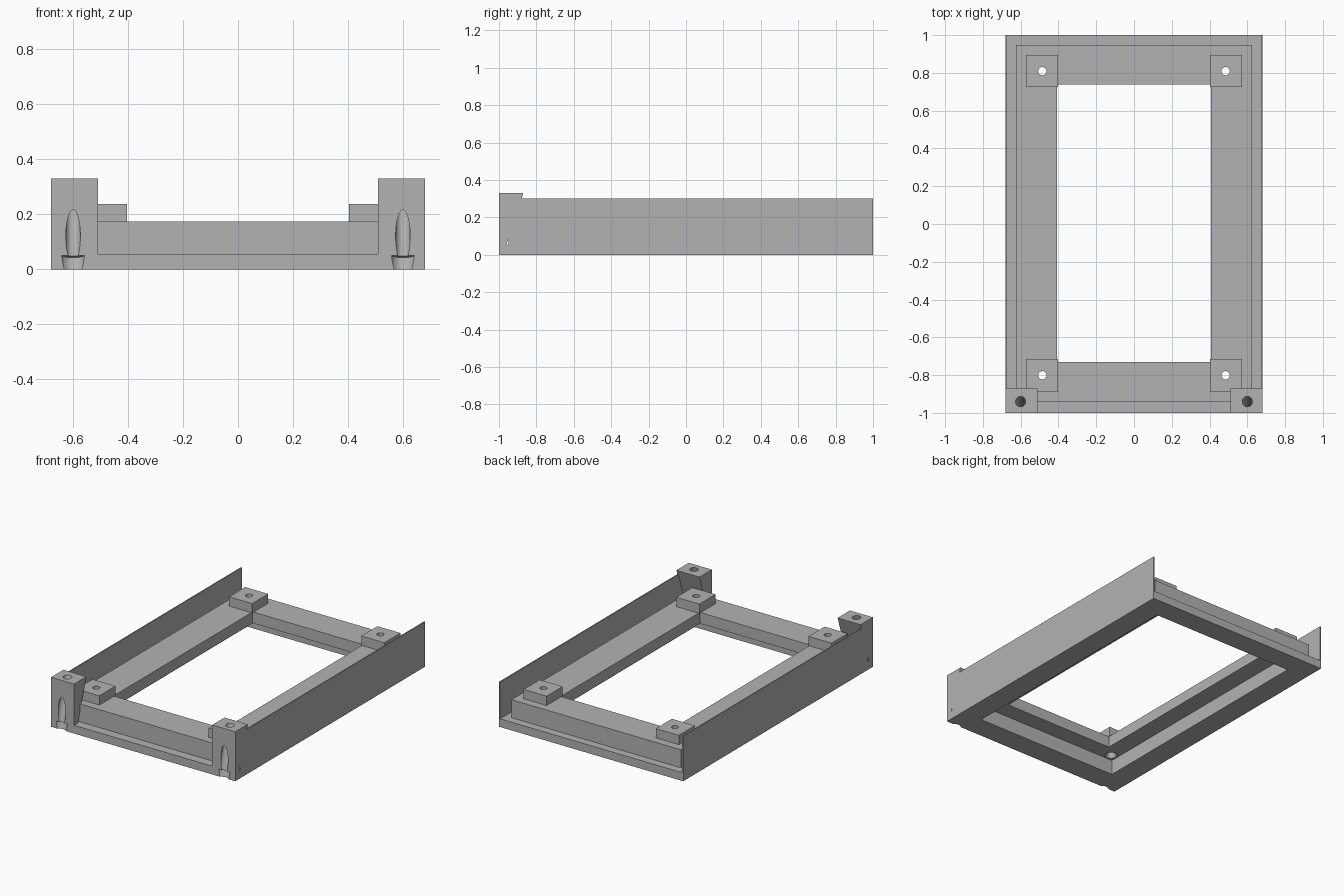
import bpy, bmesh, math
from mathutils import Matrix, Vector

cube = bpy.data.objects.get("Cube")
if cube:
    bpy.data.objects.remove(cube)

grey = bpy.data.materials.new("plain_grey")
grey.use_nodes = True
colour = (0.45, 0.45, 0.45, 1)
grey.diffuse_color = colour
grey.node_tree.nodes["Principled BSDF"].inputs["Base Color"].default_value = colour


def finish(name, bm):
    bmesh.ops.recalc_face_normals(bm, faces=bm.faces)
    mesh = bpy.data.meshes.new(name)
    bm.to_mesh(mesh)
    bm.free()
    mesh.materials.append(grey)
    obj = bpy.data.objects.new(name, mesh)
    bpy.context.collection.objects.link(obj)
    return obj


def box(name, x, y, z):
    """Box from (min, max) ranges."""
    bm = bmesh.new()
    bmesh.ops.create_cube(bm, size=1)
    for v in bm.verts:
        v.co = [r[0] if c < 0 else r[1] for c, r in zip(v.co, (x, y, z))]
    return finish(name, bm)


def rod(name, start, end, r1, r2):
    """Round rod or cone between two points."""
    a, b = Vector(start), Vector(end)
    axis = b - a
    turn = axis.to_track_quat('Z', 'Y').to_matrix().to_4x4()
    bm = bmesh.new()
    bmesh.ops.create_cone(bm, cap_ends=True, segments=32, radius1=r1, radius2=r2,
                          depth=axis.length, matrix=Matrix.Translation((a + b) / 2) @ turn)
    return finish(name, bm)


def prism(name, x, profile):
    """Extrude a (y, z) profile along x."""
    bm = bmesh.new()
    face = bm.faces.new([bm.verts.new((x[0], y, z)) for y, z in profile])
    out = bmesh.ops.extrude_face_region(bm, geom=[face])
    verts = [g for g in out["geom"] if isinstance(g, bmesh.types.BMVert)]
    bmesh.ops.translate(bm, verts=verts, vec=(x[1] - x[0], 0, 0))
    return finish(name, bm)


def cut(obj, cutters):
    bpy.context.view_layer.objects.active = obj
    for c in cutters:
        mod = obj.modifiers.new("cut", 'BOOLEAN')
        mod.operation = 'DIFFERENCE'
        mod.solver = 'EXACT'
        mod.object = c
        bpy.ops.object.modifier_apply(modifier=mod.name)


def smooth(obj):
    bpy.ops.object.select_all(action='DESELECT')
    obj.select_set(True)
    bpy.context.view_layer.objects.active = obj
    bpy.ops.object.shade_smooth_by_angle(angle=math.radians(30))


W, STEP, RAIL = 0.68, 0.055, 0.175      # half width, plate top, rail top
CY = 0.004                              # centre of the raised frame in y

# Base plate and raised frame
base = box("base_plate", (-W, W), (-1, 1), (0, STEP))
frame = box("raised_frame", (-0.626, 0.626), (CY - 0.943, CY + 0.943), (STEP, RAIL))

# Underside recess and central opening
recess = box("recess_cutter", (-0.53, 0.53), (CY - 0.85, CY + 0.85), (-0.1, 0.1))
opening = box("opening_cutter", (-0.408, 0.408), (CY - 0.734, CY + 0.734), (-0.1, 0.4))
cut(base, [recess])
cut(frame, [recess, opening])
cutters = [recess, opening]
solids = [base, frame]

for side, sx in (("left", 1), ("right", -1)):
    # Thin side wall
    xs = sorted((sx * 0.672, sx * W))
    box(side + "_wall", xs, (-0.95, 1), (STEP, 0.3))

    # Mounting pads, each with a countersunk hole
    for end, sy in (("front", -1), ("back", 1)):
        x, y = sx * 0.485, CY + sy * 0.805
        pad = box(f"{end}_{side}_pad", sorted((sx * 0.403, sx * 0.573)),
                  (y - 0.085, y + 0.085), (RAIL, 0.237))
        hole = rod("hole_cutter", (x, y, 0.05), (x, y, 0.3), 0.022, 0.022)
        sink = rod("sink_cutter", (x, y, 0.09), (x, y, 0.125), 0.042, 0.022)
        cut(pad, [hole])
        cut(frame, [hole, sink])
        cutters += [hole, sink]
        solids.append(pad)

    # Front corner post with sloping back and tilted screw channel
    post = prism(side + "_post", sorted((sx * 0.51, sx * W)),
                 [(-1, STEP), (-0.96, STEP), (-0.87, 0.33), (-1, 0.33)])

    def along(z):
        return (sx * 0.6, -0.94 - 0.285 * (0.33 - z), z)

    channel = rod("channel_cutter", along(-0.1), along(0.45), 0.0265, 0.0265)
    head = rod("head_cutter", along(-0.1), along(0.055), 0.046, 0.046)
    for part in (post, base):
        cut(part, [channel, head])
    cutters += [channel, head]
    solids.append(post)

for c in cutters:
    bpy.data.objects.remove(c)
for s in solids:
    smooth(s)
